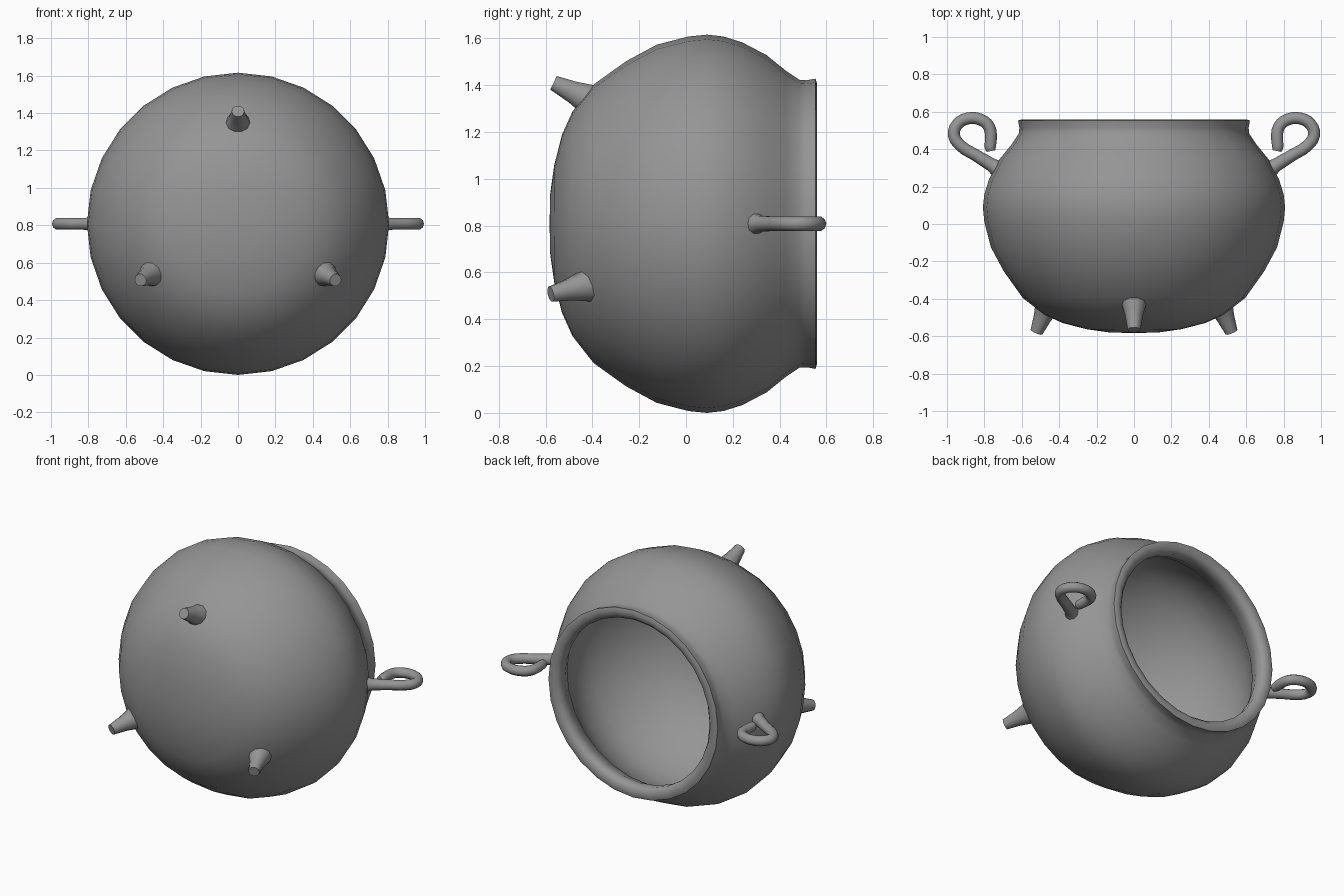
import bpy, bmesh, math

if "Cube" in bpy.data.objects:
    bpy.data.objects.remove(bpy.data.objects["Cube"])

CZ = 0.808      # height of the pot's axis, which runs along y
SIDES = 28
iron = bpy.data.materials.new("dark_iron")
iron.diffuse_color = (0.3, 0.3, 0.3, 1)
iron.use_nodes = True
iron.node_tree.nodes["Principled BSDF"].inputs["Base Color"].default_value = iron.diffuse_color


def finish(obj):
    bpy.ops.object.select_all(action='DESELECT')
    obj.select_set(True)
    bpy.context.view_layer.objects.active = obj
    if obj.type == 'CURVE':
        bpy.ops.object.convert(target='MESH')
    obj = bpy.context.view_layer.objects.active
    obj.data.materials.clear()
    obj.data.materials.append(iron)
    bpy.ops.object.shade_smooth_by_angle(angle=math.radians(60))


def lathe(name, profile):
    """Spin (radius, y) points round the pot axis; ends at radius 0 become poles."""
    bm = bmesh.new()
    rings = []
    for r, y in profile:
        if r == 0:
            rings.append([bm.verts.new((0, y, CZ))] * SIDES)
        else:
            rings.append([bm.verts.new((r * math.sin(i * math.tau / SIDES), y,
                                        CZ + r * math.cos(i * math.tau / SIDES)))
                          for i in range(SIDES)])
    for a, b in zip(rings, rings[1:]):
        for i in range(SIDES):
            j = (i + 1) % SIDES
            bm.faces.new(list(dict.fromkeys((a[i], a[j], b[j], b[i]))))
    bmesh.ops.recalc_face_normals(bm, faces=bm.faces)
    mesh = bpy.data.meshes.new(name)
    bm.to_mesh(mesh)
    bm.free()
    obj = bpy.data.objects.new(name, mesh)
    bpy.context.collection.objects.link(obj)
    finish(obj)


def tube(name, points):
    """Round capped tube through (x, y, z, radius) points."""
    curve = bpy.data.curves.new(name, 'CURVE')
    curve.dimensions = '3D'
    curve.bevel_depth = 1.0
    curve.bevel_resolution = 3
    curve.resolution_u = 3
    curve.use_fill_caps = True
    spline = curve.splines.new('BEZIER')
    spline.bezier_points.add(len(points) - 1)
    for bp, (x, y, z, r) in zip(spline.bezier_points, points):
        bp.co = (x, y, z)
        bp.radius = r
        bp.handle_left_type = bp.handle_right_type = 'AUTO'
    obj = bpy.data.objects.new(name, curve)
    bpy.context.collection.objects.link(obj)
    finish(obj)


# Pot: outer wall from base to rim, rolled lip, then the inner wall back down
outer = [(0, -0.583), (0.13, -0.58), (0.25, -0.563), (0.38, -0.53), (0.48, -0.485),
         (0.595, -0.395), (0.695, -0.255), (0.765, -0.125), (0.80, 0.01),
         (0.808, 0.09), (0.80, 0.16), (0.775, 0.24), (0.72, 0.345), (0.655, 0.425),
         (0.615, 0.485)]
lip = [(0.613, 0.515), (0.62, 0.553), (0.60, 0.56), (0.565, 0.553), (0.545, 0.53)]
inner = [(0.55, 0.48), (0.59, 0.40), (0.65, 0.33), (0.71, 0.22), (0.74, 0.09),
         (0.73, 0.0), (0.70, -0.11), (0.63, -0.23), (0.54, -0.35), (0.43, -0.435),
         (0.30, -0.49), (0.15, -0.515), (0, -0.52)]
lathe("pot", outer + lip + inner)

# Three tapered feet, flaring out of the wall; the lower two reach a little further
foot = [(0.515, -0.385, 0.085), (0.54, -0.435, 0.064),
        (0.566, -0.49, 0.048), (0.602, -0.566, 0.034)]
for name, deg, reach in (("top_foot", 0, 0), ("right_foot", 120, 0.012),
                         ("left_foot", 240, 0.012)):
    s, c = math.sin(math.radians(deg)), math.cos(math.radians(deg))
    tube(name, [(r * s, y - reach, CZ + r * c, w) for r, y, w in foot])

# Two curled handles, mirrored
hook = [(0.715, 0.285, 0.05), (0.765, 0.318, 0.036), (0.85, 0.37, 0.032),
        (0.925, 0.417, 0.032), (0.963, 0.475, 0.032), (0.945, 0.532, 0.032),
        (0.89, 0.564, 0.032), (0.82, 0.558, 0.032), (0.775, 0.52, 0.032),
        (0.765, 0.46, 0.032), (0.768, 0.41, 0.03), (0.764, 0.39, 0.024)]
for name, side in (("right_handle", 1), ("left_handle", -1)):
    tube(name, [(side * x, y, CZ, w) for x, y, w in hook])
